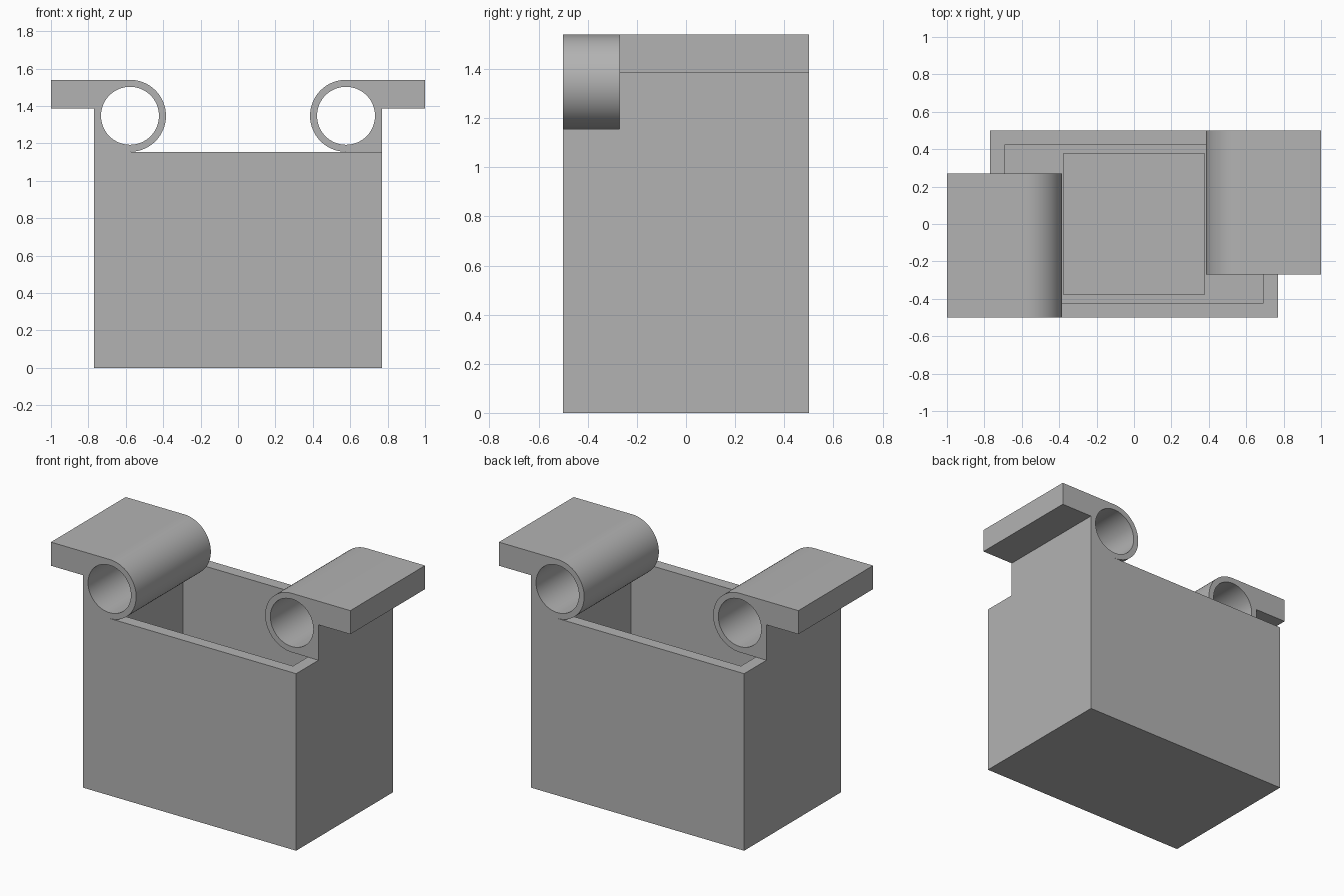
import bpy
import bmesh
from math import sin, cos, pi

cube = bpy.data.objects.get("Cube")
if cube:
    bpy.data.objects.remove(cube, do_unlink=True)

grey = bpy.data.materials.new("plain grey")
grey.use_nodes = True
colour = (0.45, 0.45, 0.45, 1)
grey.diffuse_color = colour
grey.node_tree.nodes["Principled BSDF"].inputs["Base Color"].default_value = colour

HALF_W, HALF_D, RIM, WALL = 0.77, 0.5, 1.155, 0.077
TUBE_X, TUBE_Z = 0.5775, 1.3475
OUTER_R, INNER_R = 0.1925, 0.155
TOP = TUBE_Z + OUTER_R
PLATE_Z = TOP - 2 * WALL
INNER_END = 0.27
SEGMENTS = 64


def make_object(name, bm):
    bmesh.ops.recalc_face_normals(bm, faces=bm.faces)
    mesh = bpy.data.meshes.new(name)
    bm.to_mesh(mesh)
    bm.free()
    mesh.materials.append(grey)
    obj = bpy.data.objects.new(name, mesh)
    bpy.context.collection.objects.link(obj)
    return obj


def select_only(obj):
    bpy.ops.object.select_all(action="DESELECT")
    obj.select_set(True)
    bpy.context.view_layer.objects.active = obj


def extrude_profile(name, profile, y0, y1):
    """Solid from an (x, z) outline, running from y0 to y1."""
    bm = bmesh.new()
    face = bm.faces.new([bm.verts.new((x, y0, z)) for x, z in profile])
    result = bmesh.ops.extrude_face_region(bm, geom=[face], use_keep_orig=True)
    moved = [g for g in result["geom"] if isinstance(g, bmesh.types.BMVert)]
    bmesh.ops.translate(bm, verts=moved, vec=(0, y1 - y0, 0))
    return make_object(name, bm)


def arc(radius, start, end, count):
    angles = [start + (end - start) * i / count for i in range(count + 1)]
    return [(TUBE_X + radius * cos(a), TUBE_Z + radius * sin(a)) for a in angles]


# Open box: nested rectangles from the base, over the rim, down to a floor recess
def open_box():
    rings = [(HALF_W, HALF_D, 0), (HALF_W, HALF_D, RIM),
             (HALF_W - WALL, HALF_D - WALL, RIM),
             (HALF_W - WALL, HALF_D - WALL, 2 * WALL),
             (0.378, 0.378, 2 * WALL), (0.378, 0.378, WALL)]
    bm = bmesh.new()
    loops = [[bm.verts.new((sx * w, sy * d, z))
              for sx, sy in ((-1, -1), (1, -1), (1, 1), (-1, 1))]
             for w, d, z in rings]
    for low, high in zip(loops, loops[1:]):
        for i in range(4):
            j = (i + 1) % 4
            bm.faces.new((low[i], low[j], high[j], high[i]))
    bm.faces.new(loops[0])
    bm.faces.new(loops[-1])
    return make_object("open_box", bm)


# Bracket: overhanging plate, web and tube in one outline, with the bore cut out
def bracket(name):
    outline = [(HALF_W, RIM), (HALF_W, PLATE_Z), (1, PLATE_Z), (1, TOP)]
    outline += arc(OUTER_R, pi / 2, 3 * pi / 2, SEGMENTS // 2)
    obj = extrude_profile(name, outline, -INNER_END, HALF_D)
    bore = extrude_profile("bore_cutter", arc(INNER_R, 0, 2 * pi, SEGMENTS)[:-1], -1, 1)
    bore.hide_render = True
    cut = obj.modifiers.new("bore", "BOOLEAN")
    cut.operation = "DIFFERENCE"
    cut.solver = "EXACT"
    cut.object = bore
    select_only(obj)
    bpy.ops.object.modifier_apply(modifier=cut.name)
    bpy.data.objects.remove(bore, do_unlink=True)
    bpy.ops.object.shade_smooth_by_angle(angle=pi / 6)
    return obj


open_box()
left = bracket("left_bracket")

# The other bracket is the same part turned half way round
right = left.copy()
right.data = left.data.copy()
right.name = "right_bracket"
right.rotation_euler.z = pi
bpy.context.collection.objects.link(right)
